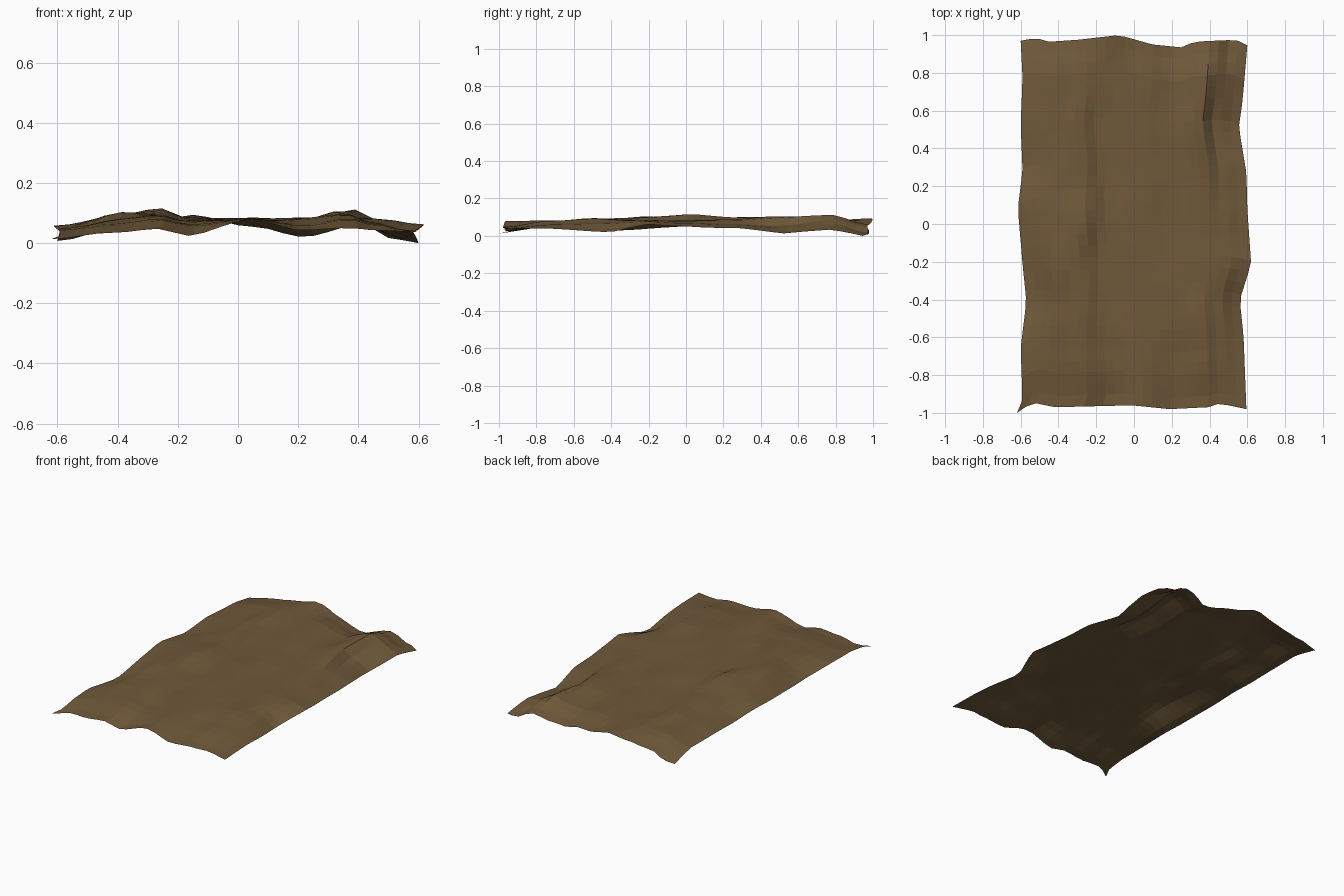
import bpy, bmesh
from mathutils import noise, Vector

if "Cube" in bpy.data.objects:
    bpy.data.objects.remove(bpy.data.objects["Cube"])

# Hide-brown cloth
mat = bpy.data.materials.new("brown hide")
mat.diffuse_color = (0.16, 0.1, 0.042, 1)
mat.use_nodes = True
mat.node_tree.nodes["Principled BSDF"].inputs["Base Color"].default_value = mat.diffuse_color

# Coarse heights in hundredths, rows from front to back (side edges come from a rule)
XS = [-0.6, -0.4, -0.25, -0.13, 0.05, 0.22, 0.38, 0.48, 0.6]
YS = [-1, -0.75, -0.5, -0.25, 0, 0.25, 0.5, 0.8, 1]
H = [
    [4, 5.5, 3, 8.5, 5, 5.5, 5],
    [7, 9, 7, 9, 7, 9, 7],
    [9, 10, 8, 8.5, 9, 10, 7.5],
    [11, 10.5, 8, 9, 9, 9, 9],
    [10, 12.5, 8.5, 9, 8, 9, 8],
    [9, 11, 8, 9, 8, 9.5, 7],
    [8, 11, 8, 9, 8, 11.5, 5.5],
    [9, 10, 9, 9, 7, 12, 7],
    [6, 8, 10, 6, 3, 7, 2.5],
]

# Ragged outline: position along the edge, offset across it
LEFT = [(-1, -.62), (-.93, -.59), (-.65, -.60), (-.4, -.57), (-.2, -.59),
        (.1, -.615), (.3, -.59), (.55, -.60), (.8, -.59), (1, -.60)]
RIGHT = [(-1, .595), (-.6, .58), (-.4, .56), (-.2, .62), (.1, .60),
         (.3, .595), (.55, .555), (.7, .575), (1, .60)]
FRONT = [(-.6, -1), (-.52, -.945), (-.4, -.97), (0, -.96), (.2, -.98),
         (.4, -.97), (.46, -.95), (.6, -.98)]
BACK = [(-.6, .97), (-.52, .985), (-.45, .965), (-.3, .975), (-.08, 1), (.1, .95),
        (.25, .935), (.32, .965), (.42, .97), (.54, .975), (.6, .945)]
# Paths of the two long folds, x against y
FOLD_L = [(-1, -.2), (-.5, -.22), (-.2, -.25), (.1, -.19), (.33, -.23), (.55, -.24), (1, -.2)]
FOLD_R = [(-1, .43), (.3, .42), (.55, .42), (.9, .46), (1, .46)]


def locate(ks, v):
    i = 0
    while i < len(ks) - 2 and v > ks[i + 1]:
        i += 1
    return i, min(1, max(0, (v - ks[i]) / (ks[i + 1] - ks[i])))


def edge(pts, v):
    i, t = locate([p[0] for p in pts], v)
    return pts[i][1] * (1 - t) + pts[i + 1][1] * t


def side_height(pts, y, front, back):
    """Side edges rise where they bulge outward and dip at the corners."""
    z = 5.5 + 80 * (abs(edge(pts, y)) - 0.6)
    corner = front if y < 0 else back
    f = min(1, max(0, (abs(y) - 0.82) / 0.18))
    return z * (1 - f) + corner * f


def height(x, y):
    xs = list(XS)
    left, right = edge(FOLD_L, y), edge(FOLD_R, y)
    xs[2], xs[3] = left - 0.05, left + 0.05
    xs[6], xs[7] = right - 0.045, right + 0.045
    j, t = locate(YS, y)
    t = t * t * (3 - 2 * t)
    hs = [a * (1 - t) + b * t for a, b in zip(H[j], H[j + 1])]
    hs = [side_height(LEFT, y, 2, 1.5)] + hs + [side_height(RIGHT, y, 4.5, 0.8)]
    i, s = locate(xs, x)
    s = s * s * (3 - 2 * s)
    wrinkle = noise.noise(Vector((x * 6, y * 5, 3.7)))
    return (hs[i] * (1 - s) + hs[i + 1] * s) / 100 + 0.005 * wrinkle


# Rumpled sheet: a grid fitted into the ragged outline
NX, NY = 24, 32
bm = bmesh.new()
rows = []
for j in range(NY + 1):
    v = j / NY
    row = []
    for i in range(NX + 1):
        u = i / NX
        gx, gy = -0.6 + 1.2 * u, -1 + 2 * v
        x = edge(LEFT, gy) * (1 - u) + edge(RIGHT, gy) * u
        y = edge(FRONT, gx) * (1 - v) + edge(BACK, gx) * v
        row.append(bm.verts.new((x, y, height(gx, gy))))
    rows.append(row)
for j in range(NY):
    for i in range(NX):
        bm.faces.new((rows[j][i], rows[j][i + 1], rows[j + 1][i + 1], rows[j + 1][i]))

# Rest the lowest point on the ground
low = min(v.co.z for v in bm.verts)
for v in bm.verts:
    v.co.z -= low

mesh = bpy.data.meshes.new("rumpled_sheet")
bm.to_mesh(mesh)
bm.free()
mesh.materials.append(mat)
bpy.context.collection.objects.link(bpy.data.objects.new("rumpled_sheet", mesh))
